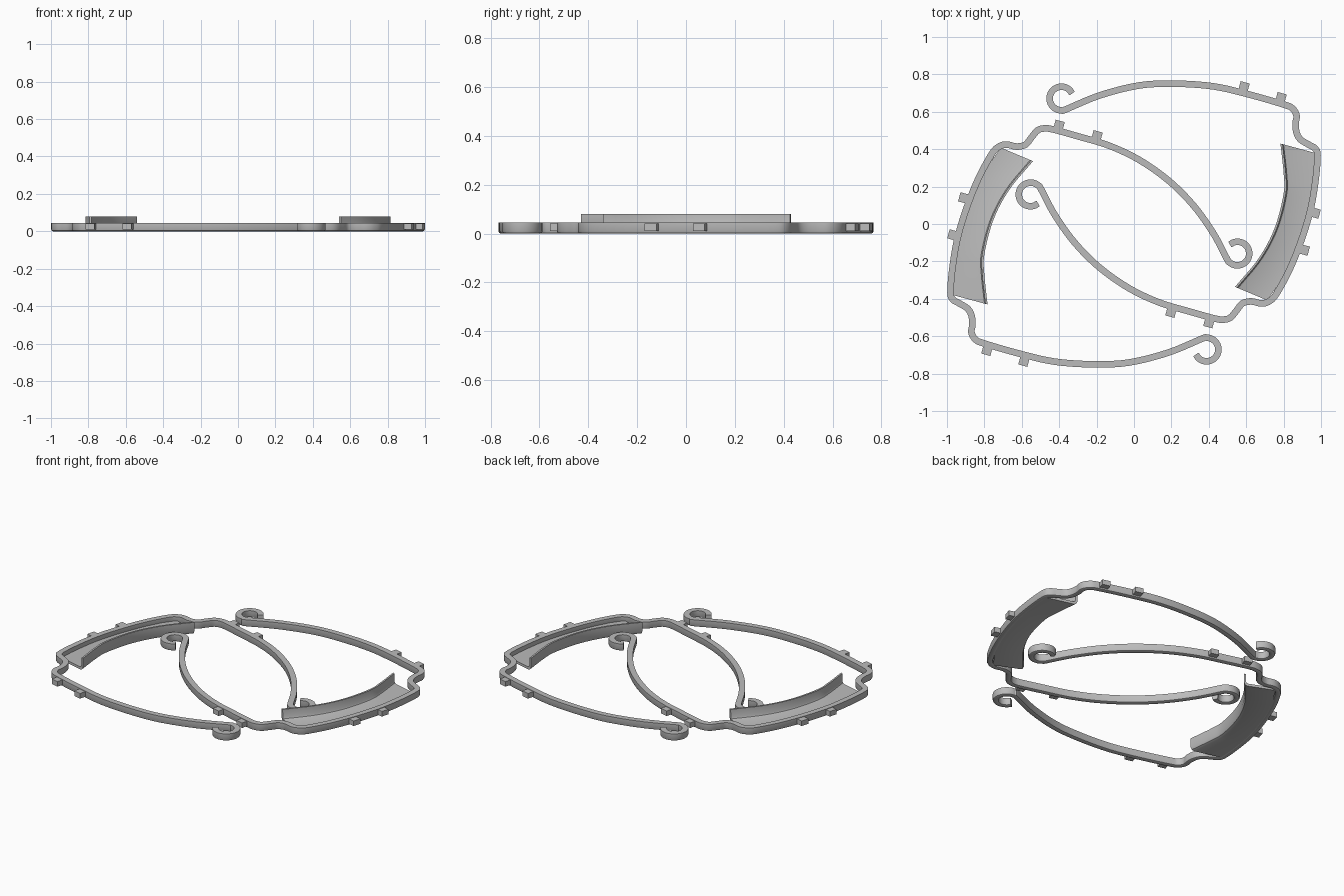
import bpy, bmesh, math
from mathutils import Vector, Matrix

if "Cube" in bpy.data.objects:
    bpy.data.objects.remove(bpy.data.objects["Cube"])

grey = bpy.data.materials.new("plain grey")
grey.diffuse_color = (0.5, 0.5, 0.5, 1)
grey.use_nodes = True
grey.node_tree.nodes["Principled BSDF"].inputs["Base Color"].default_value = grey.diffuse_color

ROD_W, ROD_H = 0.0175, 0.045          # half width and height of the rod


def smooth_path(pts, steps):
    """Catmull-Rom curve through 2D points."""
    p = [Vector(q) for q in pts]
    p = [p[0] * 2 - p[1]] + p + [p[-1] * 2 - p[-2]]
    out = []
    for a, b, c, d in zip(p, p[1:], p[2:], p[3:]):
        for i in range(steps):
            t = i / steps
            out.append(0.5 * (2 * b + (c - a) * t + (2 * a - 5 * b + 4 * c - d) * t * t
                              + (3 * b - a - 3 * c + d) * t ** 3))
    return out + [p[-2]]


def arc(cx, cy, r, a0, a1, n):
    angles = [math.radians(a0 + (a1 - a0) * i / n) for i in range(n + 1)]
    return [(cx + r * math.cos(a), cy + r * math.sin(a)) for a in angles]


def loft(name, rings):
    """Solid through a row of closed cross-sections, with capped ends."""
    bm = bmesh.new()
    vs = [[bm.verts.new(co) for co in ring] for ring in rings]
    n = len(vs[0])
    for r, s in zip(vs, vs[1:]):
        for i in range(n):
            bm.faces.new((r[i], r[(i + 1) % n], s[(i + 1) % n], s[i]))
    bm.faces.new(vs[0])
    bm.faces.new(vs[-1])
    return finish(name, bm)


def finish(name, bm):
    """Make the object and its half-turn twin."""
    bmesh.ops.recalc_face_normals(bm, faces=bm.faces)
    mesh = bpy.data.meshes.new(name)
    bm.to_mesh(mesh)
    bm.free()
    mesh.materials.append(grey)
    for side, turn in (("right", 0), ("left", math.pi)):
        ob = bpy.data.objects.new(side + "_" + name, mesh.copy())
        ob.data.transform(Matrix.Rotation(turn, 4, "Z"))
        bpy.context.collection.objects.link(ob)


# Bent rod: hook, long arm, S bend, outer side, S bend, inner arm, hook
upper_arm = [(-0.185, 0.687), (0.03, 0.741), (0.227, 0.75), (0.43, 0.735), (0.617, 0.692),
             (0.80, 0.639), (0.847, 0.618), (0.869, 0.58), (0.864, 0.537), (0.869, 0.489),
             (0.89, 0.452), (0.933, 0.425), (0.968, 0.404), (0.981, 0.366)]
side = [(0.971, 0.238), (0.944, 0.078), (0.896, -0.083), (0.832, -0.243), (0.762, -0.372),
        (0.725, -0.412), (0.682, -0.425), (0.628, -0.414), (0.58, -0.425), (0.548, -0.463),
        (0.516, -0.50), (0.479, -0.511), (0.43, -0.505)]
inner_arm = [(0.297, -0.468), (0.136, -0.42), (-0.024, -0.345), (-0.184, -0.233),
             (-0.318, -0.099), (-0.425, 0.051)]
path = smooth_path(arc(-0.388, 0.671, 0.063, 25, 290, 12) + upper_arm + side + inner_arm
                   + arc(-0.553, 0.158, 0.063, 25, 310, 12), 5)
w, h, b = ROD_W, ROD_H, 0.009
section = [(-w, h), (w, h), (w, b), (w - 0.003, 0.003), (w - b, 0),
           (b - w, 0), (0.003 - w, 0.003), (-w, b)]
rings = []
for i, p in enumerate(path):
    d = (path[min(i + 1, len(path) - 1)] - path[max(i - 1, 0)]).normalized()
    n = Vector((-d.y, d.x))
    rings.append([(*(p + n * u), z) for u, z in section])
loft("bent_rod", rings)

# Grip tray: thin floor that curves up into a tall inner wall
inner = smooth_path([(0.783, 0.43), (0.80, 0.27), (0.80, 0.163), (0.751, -0.024),
                     (0.666, -0.184), (0.54, -0.336)], 6)
outer = smooth_path([(0.968, 0.38), (0.971, 0.238), (0.955, 0.125), (0.917, -0.024),
                     (0.846, -0.21), (0.712, -0.408)], 6)
rings = []
for a, c in zip(inner, outer):
    d = (c - a).normalized()
    width = (c - a).length
    tray = [(width, 0.002), (0.022, 0.002), (0.008, 0.008), (0.001, 0.022), (0, 0.08),
            (0.012, 0.08), (0.013, 0.03), (0.017, 0.022), (0.026, 0.018), (width, 0.018)]
    rings.append([(*(a + d * u), z) for u, z in tray])
loft("grip_tray", rings)

# Small tabs on the outside of the rod
tabs = [(0.58, 0.703, 75), (0.778, 0.645, 75), (0.938, 0.067, -15),
        (0.88, -0.131, -15), (0.409, -0.497, 255), (0.206, -0.441, 255)]
for x, y, angle in tabs:
    bm = bmesh.new()
    bmesh.ops.create_cube(bm, size=1)
    bm.transform(Matrix.Translation((x, y, 0.026))
                 @ Matrix.Rotation(math.radians(angle), 4, "Z")
                 @ Matrix.Translation((0.028, 0, 0))
                 @ Matrix.Diagonal((0.056, 0.05, 0.032, 1)))
    finish("tab", bm)

# Smooth bends, sharp edges
for ob in bpy.data.objects:
    ob.select_set(True)
    bpy.context.view_layer.objects.active = ob
bpy.ops.object.shade_smooth_by_angle(angle=math.radians(30))
